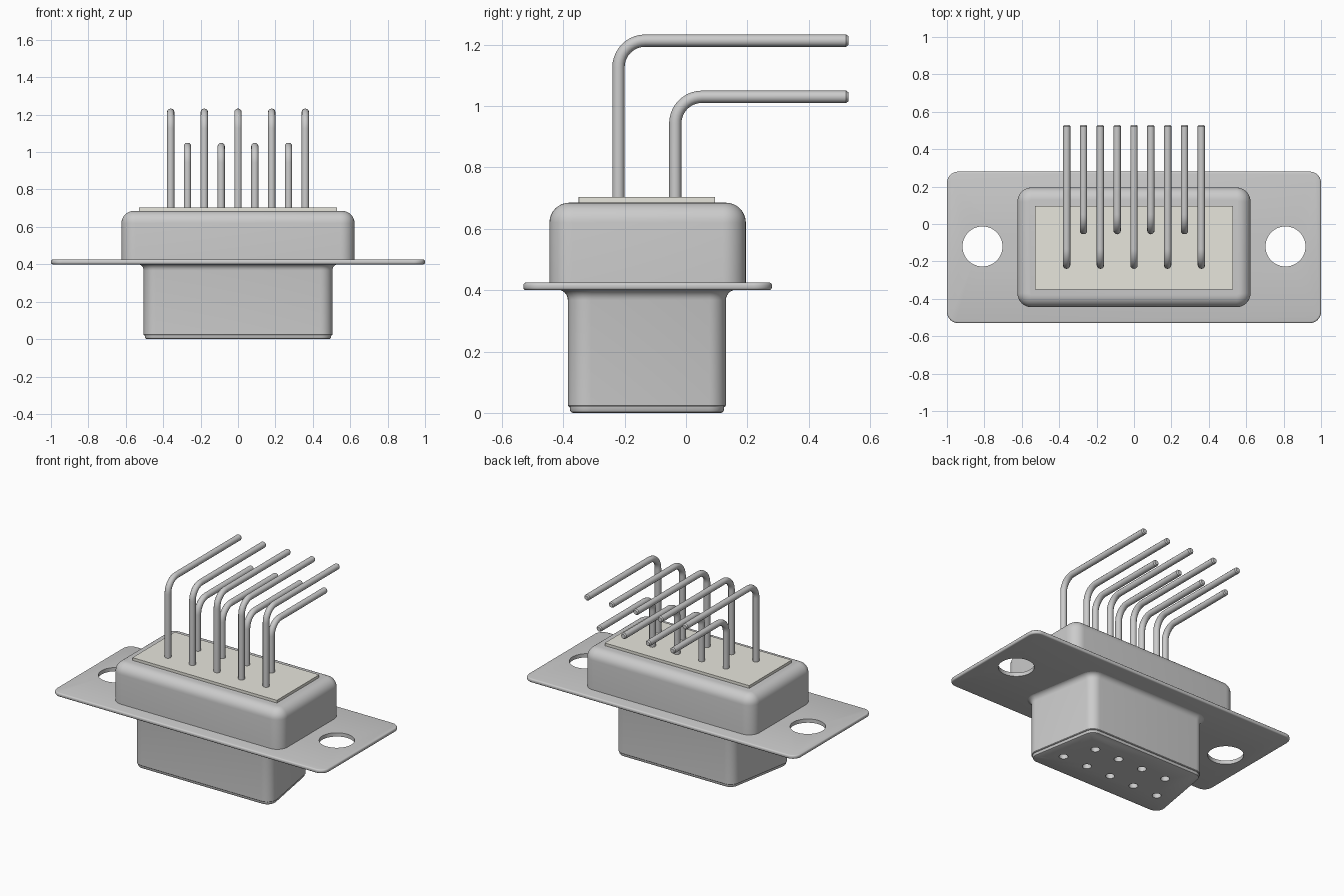
import bpy, bmesh, math
from mathutils import Vector

if "Cube" in bpy.data.objects:
    bpy.data.objects.remove(bpy.data.objects["Cube"])

plastic = bpy.data.materials.new("insulator_plastic")
plastic.diffuse_color = (0.80, 0.79, 0.72, 1)
plastic.use_nodes = True
plastic.node_tree.nodes["Principled BSDF"].inputs["Base Color"].default_value = plastic.diffuse_color


def smooth(ob):
    bpy.ops.object.select_all(action='DESELECT')
    ob.select_set(True)
    bpy.context.view_layer.objects.active = ob
    bpy.ops.object.shade_smooth_by_angle(angle=math.radians(32))


def outline(poly, r, inset, seg=8):
    """Counter-clockwise polygon with corners rounded to r, then inset."""
    pts, n = [], len(poly)
    for i in range(n):
        p = Vector(poly[i])
        a = (p - Vector(poly[i - 1])).normalized()
        b = (Vector(poly[(i + 1) % n]) - p).normalized()
        n1, n2 = Vector((a.y, -a.x)), Vector((b.y, -b.x))
        c = p - (n1 + n2) * r / (1 + n1.dot(n2))
        a1, turn = math.atan2(n1.y, n1.x), math.acos(n1.dot(n2))
        for k in range(seg + 1):
            t = a1 + turn * k / seg
            pts.append(c + Vector((math.cos(t), math.sin(t))) * (r - inset))
    return pts


def loft(name, poly, r, profile, caps=True):
    """Stack rounded outlines; profile lists (z, inset) from bottom to top."""
    bm = bmesh.new()
    rings = [[bm.verts.new((p.x, p.y, z)) for p in outline(poly, r, d)] for z, d in profile]
    for lo, hi in zip(rings, rings[1:]):
        for i in range(len(lo)):
            j = (i + 1) % len(lo)
            bm.faces.new((lo[i], lo[j], hi[j], hi[i]))
    if caps:
        bm.faces.new(rings[0][::-1])
        bm.faces.new(rings[-1])
    me = bpy.data.meshes.new(name)
    bm.to_mesh(me)
    bm.free()
    ob = bpy.data.objects.new(name, me)
    bpy.context.collection.objects.link(ob)
    return ob


def drill(ob, centres, r, z0, z1, sides):
    """Cut round holes, then remove the cutters."""
    for x, y in centres:
        bpy.ops.mesh.primitive_cylinder_add(vertices=sides, radius=r, depth=z1 - z0,
                                            location=(x, y, (z0 + z1) / 2))
        cutter = bpy.context.object
        cutter.hide_render = True
        m = ob.modifiers.new("hole", 'BOOLEAN')
        m.object, m.operation, m.solver = cutter, 'DIFFERENCE', 'EXACT'
        bpy.context.view_layer.objects.active = ob
        bpy.ops.object.modifier_apply(modifier=m.name)
        bpy.data.objects.remove(cutter)


def rect(hx, y0, y1):
    return [(-hx, y0), (hx, y0), (hx, y1), (-hx, y1)]


def arc(n):
    return [math.pi / 2 * k / n for k in range(n + 1)]


# contact positions: long row of five, short row of four
long_row = [(0.18 * i, -0.22) for i in range(-2, 3)]
short_row = [(0.18 * i - 0.27, -0.035) for i in range(4)]

# mounting flange with two screw holes
b = 0.009
edge = [(0.40 + b - b * math.sin(t), b - b * math.cos(t)) for t in reversed(arc(3))]
edge += [(0.425 - b + b * math.sin(t), b - b * math.cos(t)) for t in arc(3)]
flange = loft("mounting_flange", rect(1.0, -0.53, 0.28), 0.06, edge)
drill(flange, [(-0.81, -0.12), (0.81, -0.12)], 0.107, 0.3, 0.5, 48)
smooth(flange)

# rear housing with rounded top edge
f = 0.065
profile = [(0.42, 0)] + [(0.685 - f + f * math.sin(t), f - f * math.cos(t)) for t in arc(8)]
smooth(loft("rear_housing", rect(0.623, -0.445, 0.195), 0.075, profile))

# raised insulator plate on the rear
plate = loft("rear_insulator_plate", rect(0.53, -0.35, 0.095), 0.002, [(0.67, 0), (0.703, 0)])
plate.data.materials.append(plastic)
smooth(plate)

# D-shaped shell, flaring into the flange
dee = [(-0.517, -0.385), (0.517, -0.385), (0.427, 0.13), (-0.427, 0.13)]
f = 0.035
profile = [(0.02, 0.014), (0.02, 0.003), (0.024, 0)]
profile += [(0.402 - f + f * math.sin(t), -f * (1 - math.cos(t))) for t in arc(6)]
smooth(loft("dee_shell", dee, 0.065, profile, caps=False))

# socket insert with nine contact holes
insert = loft("socket_insert", dee, 0.065,
              [(0, 0.016), (0.003, 0.010), (0.008, 0.007), (0.019, 0.006), (0.022, 0.010), (0.39, 0.010)])
drill(insert, long_row + short_row, 0.027, -0.1, 0.12, 20)
smooth(insert)


# right-angle pins
def pin(name, x, y, top):
    r, bend, end = 0.02, 0.087, 0.53
    path = [(y, 0.6, 1)]
    path += [(y + bend - bend * math.cos(t), top - r - bend + bend * math.sin(t), 1) for t in arc(10)]
    path += [(end - 0.008, top - r, 1), (end, top - r, 0.7)]
    cu = bpy.data.curves.new(name, 'CURVE')
    cu.dimensions = '3D'
    cu.bevel_depth, cu.bevel_resolution, cu.use_fill_caps = r, 4, True
    sp = cu.splines.new('POLY')
    sp.points.add(len(path) - 1)
    for p, (py, pz, s) in zip(sp.points, path):
        p.co, p.radius = (x, py, pz, 1), s
    ob = bpy.data.objects.new(name, cu)
    bpy.context.collection.objects.link(ob)
    bpy.ops.object.select_all(action='DESELECT')
    ob.select_set(True)
    bpy.context.view_layer.objects.active = ob
    bpy.ops.object.convert(target='MESH')
    smooth(bpy.context.object)


for i, (x, y) in enumerate(long_row):
    pin(f"long_pin_{i + 1}", x, y, 1.233)
for i, (x, y) in enumerate(short_row):
    pin(f"short_pin_{i + 1}", x, y, 1.05)
